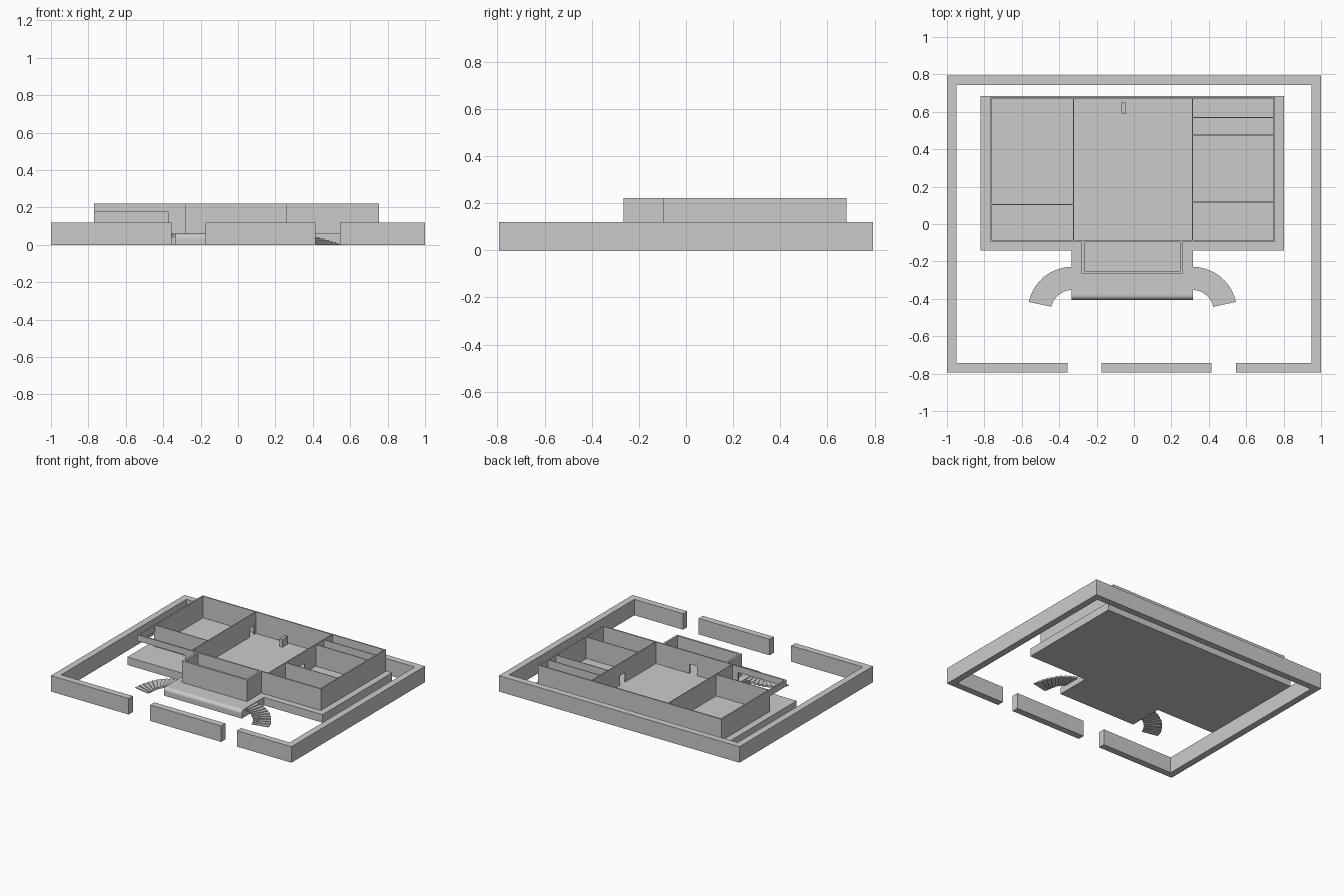
import bpy, bmesh, math

if "Cube" in bpy.data.objects:
    bpy.data.objects.remove(bpy.data.objects["Cube"])

FLOOR, TOP = 0.06, 0.222


def add_mesh(name, bm):
    bmesh.ops.recalc_face_normals(bm, faces=bm.faces)
    me = bpy.data.meshes.new(name)
    bm.to_mesh(me)
    bm.free()
    ob = bpy.data.objects.new(name, me)
    bpy.context.collection.objects.link(ob)
    return ob


def prism(bm, pts, z0, z1):
    low = [bm.verts.new((x, y, z0)) for x, y in pts]
    high = [bm.verts.new((x, y, z1)) for x, y in pts]
    bm.faces.new(low[::-1])
    bm.faces.new(high)
    n = len(pts)
    for i in range(n):
        j = (i + 1) % n
        bm.faces.new((low[i], low[j], high[j], high[i]))


def rect(bm, x0, x1, y0, y1, z0, z1):
    prism(bm, [(x0, y0), (x1, y0), (x1, y1), (x0, y1)], z0, z1)


def wall(name, axis, pos, a, b, thick=0.01, opening=None, top=TOP):
    """Straight wall along an axis; opening = (start, end, head height)."""
    bm = bmesh.new()
    spans = [(a, b, FLOOR)]
    if opening:
        s, e, head = opening
        spans = [(a, s, FLOOR), (s, e, head), (e, b, FLOOR)]
    for s, e, z in spans:
        if e - s < 1e-4:
            continue
        if axis == 'x':
            rect(bm, s, e, pos - thick / 2, pos + thick / 2, z, top)
        else:
            rect(bm, pos - thick / 2, pos + thick / 2, s, e, z, top)
    return add_mesh(name, bm)


# Garden wall: a U shape plus front pieces separated by two gateways
bm = bmesh.new()
prism(bm, [(-1, -0.793), (-0.355, -0.793), (-0.355, -0.743), (-0.95, -0.743),
           (-0.95, 0.743), (0.95, 0.743), (0.95, -0.743), (0.545, -0.743),
           (0.545, -0.793), (1, -0.793), (1, 0.793), (-1, 0.793)], 0, 0.12)
rect(bm, -0.175, 0.415, -0.793, -0.743, 0, 0.12)
add_mesh("garden_wall", bm)

# Raised floor slab with a terrace whose front edge is rounded
bm = bmesh.new()
prism(bm, [(-0.82, -0.143), (-0.333, -0.143), (-0.333, -0.405), (0.315, -0.405),
           (0.315, -0.143), (0.803, -0.143), (0.803, 0.684), (-0.82, 0.684)], 0, FLOOR)
nose = [e for e in bm.edges
        if all(v.co.z > 0.01 and v.co.y < -0.4 for v in e.verts)]
bmesh.ops.bevel(bm, geom=nose, offset=0.025, segments=6, profile=0.5, affect='EDGES')
add_mesh("floor_slab", bm)

# Outer house walls; the front left corner is open under a beam
wall("back_wall", 'x', 0.675, -0.77, 0.755)
wall("right_wall", 'y', 0.75, -0.085, 0.67)
wall("left_wall", 'y', -0.765, -0.085, 0.67, opening=(-0.085, 0.1, 0.175))
wall("front_left_wall", 'x', -0.09, -0.77, -0.28, opening=(-0.77, -0.375, 0.175))
wall("front_middle_wall", 'x', -0.09, -0.28, 0.26, opening=(-0.03, 0.03, 0.13))
wall("front_right_wall", 'x', -0.09, 0.26, 0.755)

# Entrance bay projecting at the front
wall("bay_front", 'x', -0.2575, -0.28, 0.26, 0.015)
for label, x in (("left", -0.2725), ("right", 0.2525)):
    wall("bay_side_" + label, 'y', x, -0.25, -0.095, 0.015)

# Room partitions
wall("partition_left", 'y', -0.323, -0.085, 0.67, 0.007, (0.6, 0.65, 0.13))
wall("partition_right", 'y', 0.313, -0.085, 0.67, 0.007, (0.28, 0.34, 0.13))
wall("left_cross_wall", 'x', 0.105, -0.76, -0.3265, 0.006)
for i, y in enumerate((0.118, 0.475, 0.57)):
    wall("right_cross_wall_%d" % (i + 1), 'x', y, 0.3165, 0.745, 0.006)

# Small pedestal in the main room
bm = bmesh.new()
rect(bm, -0.066, -0.044, 0.59, 0.65, FLOOR, 0.12)
add_mesh("pedestal", bm)

# Curved stairs down from both sides of the terrace
STEPS = 10
CX, CY, R0, R1 = 0.313, -0.466, 0.113, 0.237
for label, side in (("left", -1), ("right", 1)):
    bm = bmesh.new()
    for i in range(STEPS):
        a0 = math.radians(90 - 78 * i / STEPS)
        a1 = math.radians(90 - 78 * (i + 1) / STEPS)
        top = FLOOR * (STEPS - i) / (STEPS + 1)
        ring = [(R0, a0), (R1, a0), (R1, a1), (R0, a1)]
        pts = [(side * (CX + r * math.cos(a)) - (0.0 if side > 0 else 0.018),
                CY + r * math.sin(a)) for r, a in ring]
        prism(bm, pts, max(0, top - 0.012), top)
    add_mesh("stairs_" + label, bm)
